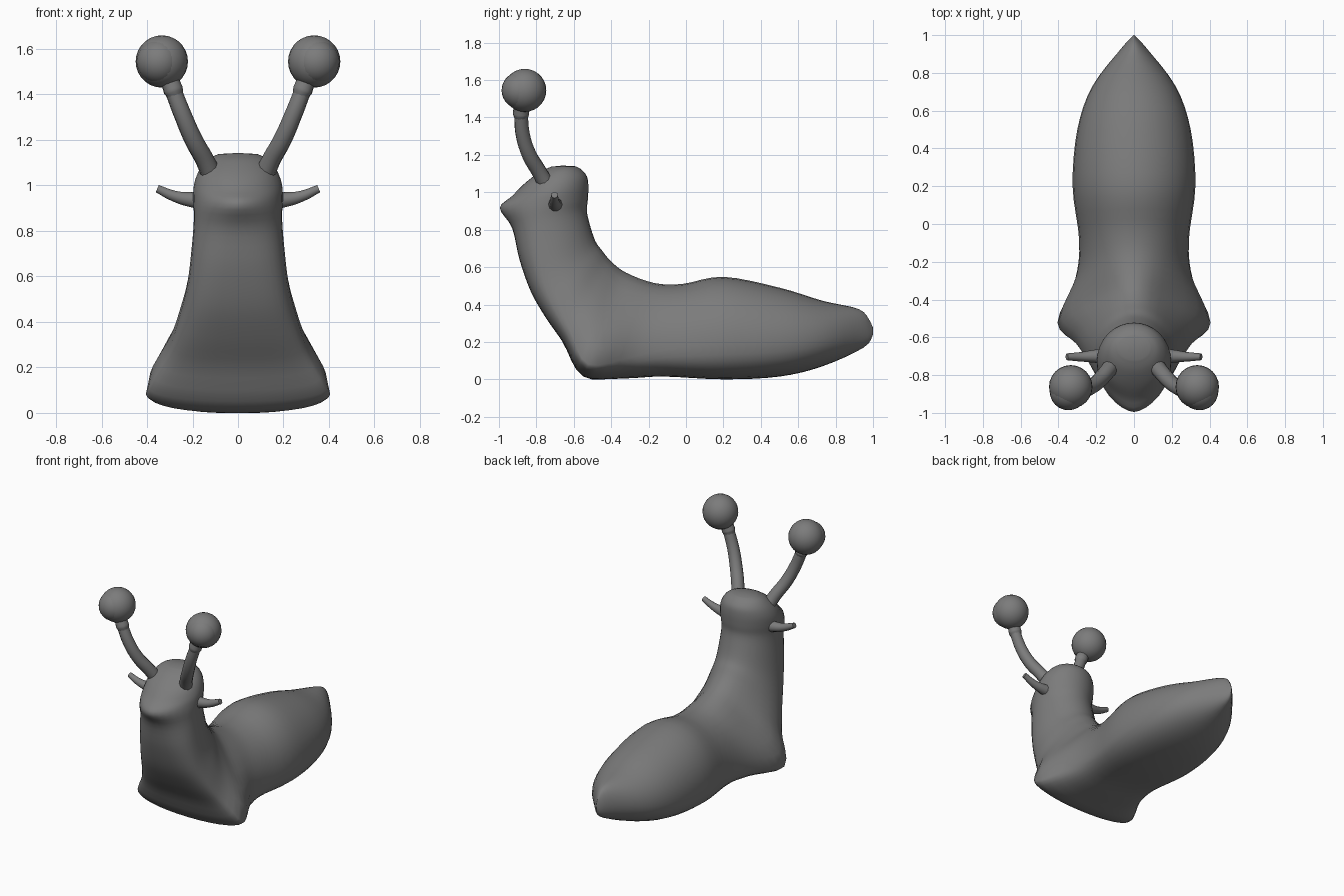
import bpy, bmesh, math
from mathutils import Vector

if "Cube" in bpy.data.objects:
    bpy.data.objects.remove(bpy.data.objects["Cube"])

# Body sections, tail to crown: under y,z / back y,z / half width /
# height share of widest point / back roundness (lower = flared foot) / belly squareness
SECTIONS = [
    (1.00, .24, .985, .31, .006, .5, 1, 2),
    (.95, .17, .925, .375, .06, .5, 1, 2),
    (.73, .07, .73, .42, .22, .42, 1, 2.2),
    (.50, .015, .50, .49, .30, .38, 1, 2.5),
    (.20, .0, .20, .548, .325, .35, 1, 2.8),
    (-.12, .015, -.02, .51, .29, .3, 1, 2.8),
    (-.33, .005, -.17, .515, .312, .22, .88, 2.5),
    (-.55, .015, -.32, .57, .405, .12, .6, 2.1),
    (-.66, .2, -.4, .63, .31, .15, .72, 2.8),
    (-.75, .33, -.45, .69, .26, .22, .85, 3),
    (-.83, .47, -.485, .74, .225, .3, .95, 3),
    (-.89, .64, -.515, .83, .205, .38, 1, 2.7),
    (-.93, .81, -.53, .90, .194, .45, 1, 2.2),
    (-.995, .915, -.525, .96, .197, .55, 1, 1.7),
    (-.93, .98, -.522, 1.03, .193, .52, 1, 1.8),
    (-.86, 1.05, -.53, 1.085, .17, .5, 1, 2),
    (-.78, 1.11, -.56, 1.122, .13, .5, 1, 2),
    (-.72, 1.137, -.59, 1.139, .085, .5, 1, 2),
]
SIDES = 32
STEPS = 4


def spline(a, b, c, d, t):
    return [.5 * (2 * q + (r - p) * t + (2 * p - 5 * q + 4 * r - s) * t * t
                  + (3 * q - p - 3 * r + s) * t ** 3) for p, q, r, s in zip(a, b, c, d)]


def section_points(sec):
    by, bz, ty, tz, w, u, g, m = sec
    for i in range(SIDES):
        a = 2 * math.pi * i / SIDES
        c, s = math.cos(a), math.sin(a)
        if s >= 0:
            x = w * (g * c + (1 - g) * c ** 5)
            f = u + (1 - u) * s
        else:
            x = math.copysign(abs(c) ** (2 / m), c) * w
            f = u - u * abs(s) ** (2 / m)
        yield Vector((x, by + (ty - by) * f, max(0, bz + (tz - bz) * f)))


def smooth(ob, angle):
    bpy.ops.object.select_all(action='DESELECT')
    ob.select_set(True)
    bpy.context.view_layer.objects.active = ob
    bpy.ops.object.shade_smooth_by_angle(angle=math.radians(angle))
    ob.data.materials.append(skin)


def body():
    last = len(SECTIONS) - 1
    dense = []
    for i in range(last):
        around = [SECTIONS[min(max(i + k, 0), last)] for k in (-1, 0, 1, 2)]
        dense += [spline(*around, j / STEPS) for j in range(STEPS)]
    dense.append(SECTIONS[-1])
    bm = bmesh.new()
    rings = [[bm.verts.new(p) for p in section_points(s)] for s in dense]
    for r, q in zip(rings, rings[1:]):
        for i in range(SIDES):
            j = (i + 1) % SIDES
            bm.faces.new((r[i], r[j], q[j], q[i]))
    # Tail tip and domed crown
    for ring, tip in ((rings[0], (0, 1, .275)), (rings[-1], (0, -.66, 1.143))):
        v = bm.verts.new(tip)
        for i in range(SIDES):
            bm.faces.new((ring[i], ring[(i + 1) % SIDES], v))
    bmesh.ops.recalc_face_normals(bm, faces=bm.faces)
    me = bpy.data.meshes.new("body")
    bm.to_mesh(me)
    bm.free()
    ob = bpy.data.objects.new("body", me)
    bpy.context.collection.objects.link(ob)
    smooth(ob, 50)


def tube(name, points, side):
    cu = bpy.data.curves.new(name, 'CURVE')
    cu.dimensions = '3D'
    cu.bevel_depth = 1
    cu.bevel_resolution = 3
    cu.resolution_u = 5
    cu.use_fill_caps = True
    sp = cu.splines.new('BEZIER')
    sp.bezier_points.add(len(points) - 1)
    for bp, (x, y, z, r) in zip(sp.bezier_points, points):
        bp.co = (x * side, y, z)
        bp.radius = r
        bp.handle_left_type = bp.handle_right_type = 'AUTO'
    ob = bpy.data.objects.new(name, cu)
    bpy.context.collection.objects.link(ob)
    bpy.ops.object.select_all(action='DESELECT')
    ob.select_set(True)
    bpy.context.view_layer.objects.active = ob
    bpy.ops.object.convert(target='MESH')
    smooth(bpy.context.object, 50)


def ball(name, centre, radius):
    bpy.ops.mesh.primitive_uv_sphere_add(segments=24, ring_count=14, radius=radius, location=centre)
    ob = bpy.context.object
    ob.name = name
    smooth(ob, 50)


skin = bpy.data.materials.new("dark_grey")
skin.diffuse_color = (.2, .2, .2, 1)
skin.use_nodes = True
skin.node_tree.nodes["Principled BSDF"].inputs["Base Color"].default_value = skin.diffuse_color

body()
for side, label in ((1, "left"), (-1, "right")):
    # Eye stalk with a collar under the eyeball
    tube("eye_stalk_" + label, [(.11, -.74, 1.03, .045), (.145, -.785, 1.11, .042),
         (.195, -.838, 1.2, .041), (.243, -.873, 1.31, .039), (.29, -.883, 1.43, .037)], side)
    tube("stalk_collar_" + label, [(.276, -.881, 1.395, .036), (.284, -.882, 1.418, .044),
         (.296, -.88, 1.45, .042)], side)
    # Eyeball and its slightly raised lens
    ball("eyeball_" + label, (.335 * side, -.862, 1.545), .115)
    ball("eye_lens_" + label, (.347 * side, -.887, 1.545), .099)
    # Small side feeler
    tube("feeler_" + label, [(.16, -.70, .935, .042), (.21, -.70, .938, .034),
         (.28, -.703, .953, .025), (.355, -.703, .986, .018)], side)
